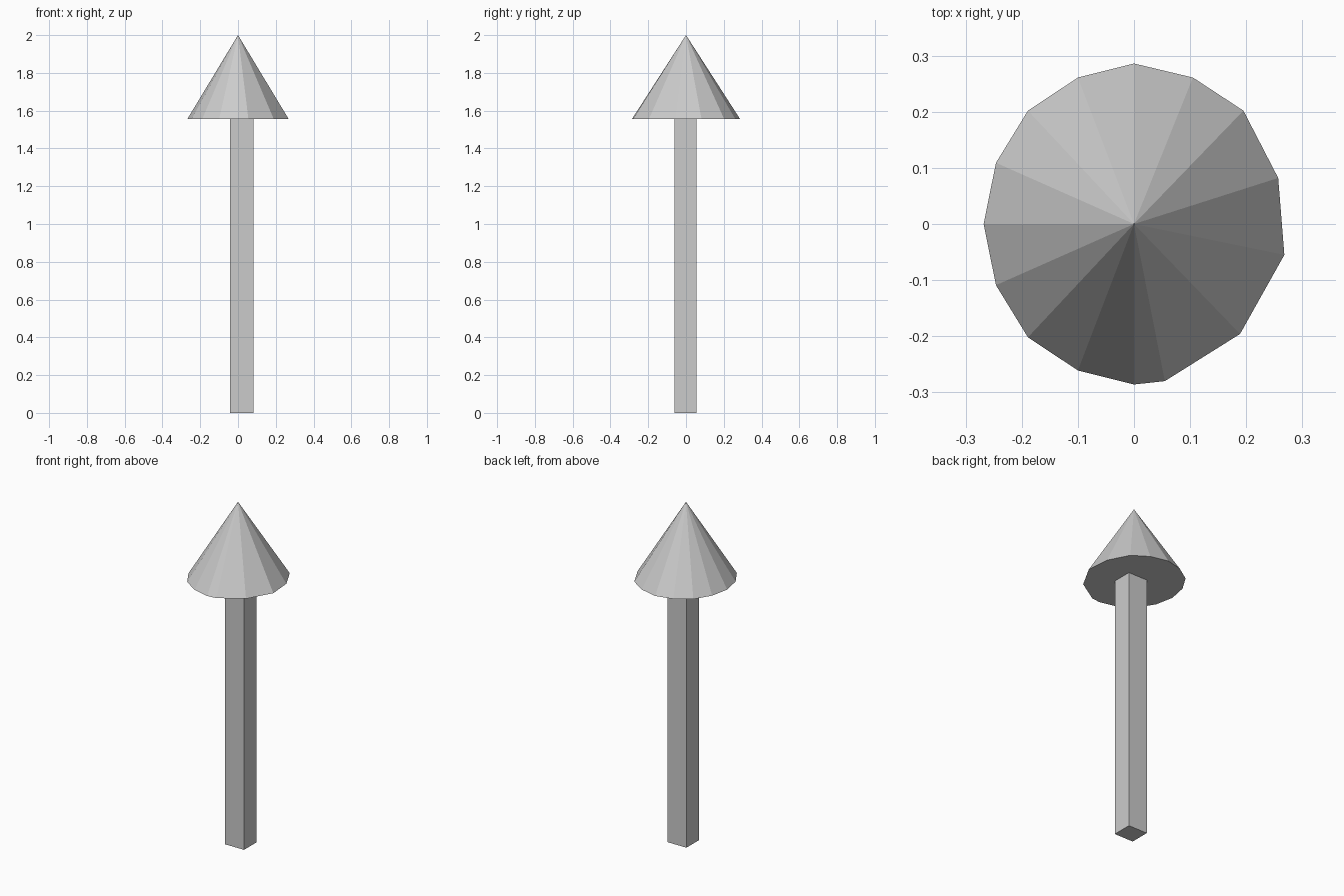
import bpy, bmesh

if "Cube" in bpy.data.objects:
    bpy.data.objects.remove(bpy.data.objects["Cube"])

CAP_Z, TOP_Z = 1.556, 2.0


def make_object(name, bm):
    bmesh.ops.recalc_face_normals(bm, faces=bm.faces)
    mesh = bpy.data.meshes.new(name)
    bm.to_mesh(mesh)
    bm.free()
    obj = bpy.data.objects.new(name, mesh)
    bpy.context.collection.objects.link(obj)
    return obj


# Cap: slightly irregular 15-sided outline joined to one apex
outline = [
    (0.0, 0.286), (0.105, 0.261), (0.195, 0.202), (0.257, 0.082),
    (0.268, -0.055), (0.189, -0.196), (0.055, -0.28), (0.0, -0.286),
    (-0.1, -0.261), (-0.189, -0.202), (-0.246, -0.109), (-0.268, 0.0),
    (-0.246, 0.109), (-0.189, 0.202), (-0.1, 0.261),
]
bm = bmesh.new()
rim = [bm.verts.new((x, y, CAP_Z)) for x, y in outline]
apex = bm.verts.new((0, 0, TOP_Z))
bm.faces.new(rim)
for i, v in enumerate(rim):
    bm.faces.new((v, rim[i - 1], apex))
make_object("pointed_cap", bm)

# Post: square shaft, a little off centre, meeting the underside of the cap
x0, x1, y0, y1 = -0.042, 0.082, -0.061, 0.056
bm = bmesh.new()
bmesh.ops.create_cube(bm, size=1)
bmesh.ops.scale(bm, vec=(x1 - x0, y1 - y0, CAP_Z), verts=bm.verts)
bmesh.ops.translate(bm, vec=((x0 + x1) / 2, (y0 + y1) / 2, CAP_Z / 2), verts=bm.verts)
make_object("square_post", bm)
